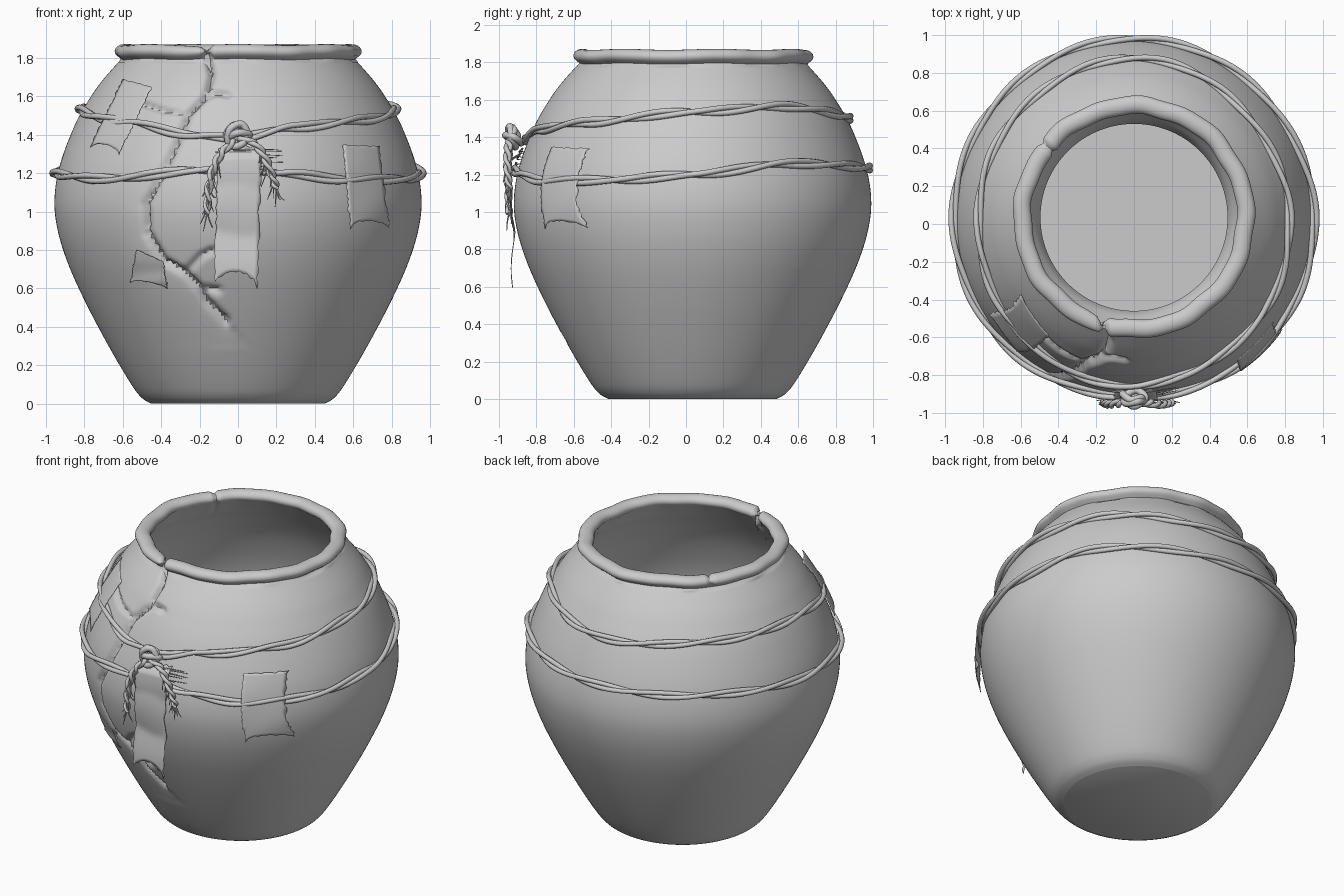
import bpy, bmesh, math, random
from mathutils import Vector

if "Cube" in bpy.data.objects:
    bpy.data.objects.remove(bpy.data.objects["Cube"])

random.seed(4)
CY = 0.035                      # pot axis in y
SEG = 320

clay = bpy.data.materials.new("grey clay")
clay.diffuse_color = (0.6, 0.6, 0.6, 1)
clay.use_nodes = True
clay.node_tree.nodes["Principled BSDF"].inputs["Base Color"].default_value = clay.diffuse_color


def spline(pts, n, cyclic=False):
    """Catmull-Rom samples, n per span."""
    p = [Vector(q) for q in pts]
    out, m = [], len(p)
    for i in range(m if cyclic else m - 1):
        g = [p[k % m] if cyclic else p[max(0, min(m - 1, k))] for k in range(i - 1, i + 3)]
        for j in range(n):
            t = j / n
            out.append(0.5 * (2 * g[1] + (g[2] - g[0]) * t
                              + (2 * g[0] - 5 * g[1] + 4 * g[2] - g[3]) * t * t
                              + (3 * g[1] - g[0] - 3 * g[2] + g[3]) * t ** 3))
    return out if cyclic else out + [p[-1]]


def finish(name, mesh, angle=40):
    ob = bpy.data.objects.new(name, mesh)
    bpy.context.collection.objects.link(ob)
    mesh.materials.clear()
    mesh.materials.append(clay)
    bpy.ops.object.select_all(action='DESELECT')
    ob.select_set(True)
    bpy.context.view_layer.objects.active = ob
    bpy.ops.object.shade_smooth_by_angle(angle=math.radians(angle))
    return ob


def tubes(name, paths, radius, cyclic=False, taper=1.0, res=2):
    cu = bpy.data.curves.new(name, 'CURVE')
    cu.dimensions = '3D'
    cu.bevel_depth = radius
    cu.bevel_resolution = res
    cu.use_fill_caps = True
    for path in paths:
        s = cu.splines.new('POLY')
        s.points.add(len(path) - 1)
        for i, co in enumerate(path):
            s.points[i].co = (*co, 1)
            s.points[i].radius = 1 + (taper - 1) * i / (len(path) - 1)
        s.use_cyclic_u = cyclic
    tmp = bpy.data.objects.new(name + "_curve", cu)
    bpy.context.collection.objects.link(tmp)
    dg = bpy.context.evaluated_depsgraph_get()
    mesh = bpy.data.meshes.new_from_object(tmp.evaluated_get(dg))
    bpy.data.objects.remove(tmp)
    return finish(name, mesh, 60)


# Pot profile (radius, height): outer wall, rolled rim, inner wall
wall = spline([(.45, 0), (.50, .03), (.555, .10), (.665, .285), (.79, .52), (.885, .73), (.94, .91),
               (.955, 1.07), (.925, 1.25), (.845, 1.46), (.765, 1.6), (.70, 1.69), (.607, 1.795)], 12)
rim = [Vector((.592 + .048 * math.cos(a), 1.835 + .036 * math.sin(a)))
       for a in [math.radians(-50 + 280 * i / 16) for i in range(17)]]
inner = [Vector((p.x - .06, max(p.y, .06))) for p in reversed(wall[24:-6:4])] + [Vector((.5, .06))]
profile = wall + rim + inner
OUTER = len(wall) + len(rim)


def surf_r(z):
    for a, b in zip(wall, wall[1:]):
        if a.y <= z <= b.y:
            return a.x + (b.x - a.x) * (z - a.y) / max(1e-6, b.y - a.y)
    return wall[-1].x


def surf_y(x, z):
    return CY - math.sqrt(max(.01, surf_r(z) ** 2 - x * x))


# Cracks on the front, as (x, z) paths
crack = [(-.155, 1.9), (-.16, 1.82), (-.135, 1.72), (-.17, 1.6), (-.26, 1.51), (-.31, 1.38), (-.39, 1.21),
         (-.48, 1.04), (-.475, .89), (-.39, .745), (-.275, .68), (-.2, .6), (-.16, .53), (-.06, .43)]
branches = [[(-.17, 1.6), (-.11, 1.62), (-.05, 1.61)], [(-.26, 1.51), (-.4, 1.53), (-.55, 1.58)],
            [(-.275, .68), (-.19, .77), (-.13, .8)], [(-.2, .6), (-.1, .59)], [(-.39, .745), (-.42, .66)]]


def seg_dist(x, z, path):
    best, side = 9, 0
    for (ax, az), (bx, bz) in zip(path, path[1:]):
        dx, dz = bx - ax, bz - az
        t = max(0, min(1, ((x - ax) * dx + (z - az) * dz) / (dx * dx + dz * dz)))
        d = math.hypot(x - ax - t * dx, z - az - t * dz)
        if d < best:
            best, side = d, dx * (z - az) - dz * (x - ax)
    return best, side


def damage(x, y, z):
    if y > -.25 or x > .1 or x < -.75 or z < .3:
        return 0
    d, side = seg_dist(x, z, crack)
    dent = .035 * max(0, 1 - d / .028)
    if side < 0:                                    # sunken broken edge
        dent += .018 * math.exp(-d / .06)
    db = min(seg_dist(x, z, b)[0] for b in branches)
    return max(dent, .025 * max(0, 1 - db / .026))


# Pot body: revolve the profile, then press the cracks in
bm = bmesh.new()
rings = []
for i, p in enumerate(profile):
    t = profile[min(i + 1, len(profile) - 1)] - profile[max(i - 1, 0)]
    nr = Vector((t.y, -t.x)).normalized()
    on_rim = p.y > 1.78
    ring = []
    for k in range(SEG):
        a = 2 * math.pi * k / SEG
        c, s = math.cos(a), math.sin(a)
        d = damage(p.x * c, CY + p.x * s, p.y) if i < OUTER else 0
        if on_rim and i >= len(wall):               # notch at the rear left of the rim
            d = max(d, .018 * max(0, 1 - abs(a - math.radians(141)) / .04))
        r, z = p.x - nr.x * d, p.y - nr.y * d
        if on_rim:                                  # hand-made unevenness
            r += .004 * math.sin(9 * a) + .003 * math.sin(17 * a + 1)
            z += .003 * math.sin(7 * a) - .002
        ring.append(bm.verts.new((r * c, CY + r * s, z)))
    rings.append(ring)
for lo, hi in zip(rings, rings[1:]):
    for k in range(SEG):
        n = (k + 1) % SEG
        bm.faces.new((lo[k], lo[n], hi[n], hi[k]))
bm.faces.new(rings[0][::-1])
bm.faces.new(rings[-1])
me = bpy.data.meshes.new("pot_body")
bm.to_mesh(me)
bm.free()
finish("pot_body", me, 50)


# Ropes: two strands winding round each other; angle 0 is the front
def rope(name, keys, turns):
    keys = keys + [(keys[0][0] + 360, keys[0][1])]
    strands = [[], []]
    for k in range(260):
        deg = keys[0][0] + 360 * k / 260
        for (a0, z0), (a1, z1) in zip(keys, keys[1:]):
            if a0 <= deg <= a1:
                t = (deg - a0) / (a1 - a0)
                z = z0 + (z1 - z0) * t * t * (3 - 2 * t)
                break
        a = math.radians(deg)
        for j in range(2):
            w = 2 * math.pi * turns * k / 260 + j * math.pi
            r = surf_r(z) + .018 + .012 * math.cos(w)
            strands[j].append((r * math.sin(a), CY - r * math.cos(a), z + .014 * math.sin(w)))
    tubes(name, strands, .015, cyclic=True)


rope("upper_rope", [(-90, 1.535), (-43, 1.47), (-13, 1.395), (0, 1.385), (19, 1.44), (50, 1.48),
                    (90, 1.535), (125, 1.565), (180, 1.5), (225, 1.53)], 7)
rope("lower_rope", [(-90, 1.2), (-43, 1.17), (-12, 1.215), (0, 1.225), (15, 1.2), (35, 1.165),
                    (65, 1.17), (90, 1.2), (122, 1.26), (180, 1.235), (225, 1.23)], 7)

# Knot: two crossing loops and a wrap
loops = [[(-.06, -.9, 1.4), (-.02, -.93, 1.45), (.04, -.92, 1.43), (.03, -.95, 1.36), (-.03, -.94, 1.34)],
         [(-.05, -.93, 1.36), (-.04, -.95, 1.43), (.02, -.94, 1.455), (.05, -.93, 1.39), (0, -.91, 1.35)],
         [(-.05, -.92, 1.38), (0, -.965, 1.41), (.06, -.92, 1.4), (.01, -.88, 1.37)]]
tubes("knot", [spline(l, 10, True) for l in loops], .019, cyclic=True, res=3)

# Hanging rope ends with frayed fibres
tails = [[(-.01, -.94, 1.37), (-.08, -.95, 1.31), (-.13, -.955, 1.22), (-.155, -.95, 1.1), (-.16, -.945, .99)],
         [(.02, -.94, 1.38), (.09, -.95, 1.35), (.145, -.955, 1.27), (.18, -.95, 1.18), (.20, -.945, 1.12)]]
strands, fibres = [], []
for tail in tails:
    path = spline(tail, 10)
    for j in range(2):
        strands.append([(p.x + .014 * math.cos(i * .45 + j * math.pi),
                         p.y + .012 * math.sin(i * .45 + j * math.pi), p.z) for i, p in enumerate(path)])
    for j in range(22):
        p = path[random.randint(14, len(path) - 1)]
        dx = random.uniform(-.045, .045)
        q = p + Vector((dx * .5, random.uniform(-.015, .015), -.05))
        e = q + Vector((dx * .5, random.uniform(-.01, .015), -random.uniform(.01, .055)))
        fibres.append(spline([p, q, e], 4))
for j in range(9):                                  # stray threads behind the knot
    z = random.uniform(1.22, 1.34)
    x0, x1 = random.uniform(-.14, 0), random.uniform(.08, .25)
    fibres.append([(x, surf_y(x, z) - .025, z + random.uniform(-.006, .006))
                   for x in (x0, (x0 + x1) / 2, x1)])
tubes("rope_ends", strands, .015, taper=.6)
tubes("frayed_fibres", fibres, .005, taper=.35, res=1)


# Torn paper strips: corners top-left, top-right, bottom-right, bottom-left in (x, z)
def paper(name, corners, tear, lift=.012, hang=None):
    tl, tr, br, bl = [Vector(c) for c in corners]
    bm = bmesh.new()
    nu, nv = 12, 28
    grid = []
    for j in range(nv + 1):
        v0 = j / nv
        row = []
        jl, jr = random.uniform(-.03, .03), random.uniform(-.03, .03)
        for i in range(nu + 1):
            u = i / nu
            v = v0 * (1 - tear * math.sin(math.pi * u) ** .5) + random.uniform(-.012, .012) * (j in (0, nv))
            e = u + (jl if i == 0 else jr if i == nu else 0)
            p = tl.lerp(tr, e).lerp(bl.lerp(br, e), v)
            y = surf_y(p.x, p.y) - lift - .006 * math.sin(7 * v + 3 * u) * v
            if hang and p.y < 1.3:                  # lower part falls free of the wall
                y = min(y, hang - .012 * math.sin(9 * v))
            row.append(bm.verts.new((p.x, y, p.y)))
        grid.append(row)
    for a, b in zip(grid, grid[1:]):
        for i in range(nu):
            bm.faces.new((a[i], b[i], b[i + 1], a[i + 1]))
    me = bpy.data.meshes.new(name)
    bm.to_mesh(me)
    bm.free()
    ob = finish(name, me, 60)
    ob.modifiers.new("thickness", 'SOLIDIFY').thickness = .004


paper("front_paper", [(-.105, 1.33), (.12, 1.34), (.1, .6), (-.125, .61)], .11, .022, hang=-.925)
paper("upper_left_paper", [(-.6, 1.69), (-.45, 1.65), (-.62, 1.3), (-.77, 1.34)], .08, .05)
paper("right_paper", [(.55, 1.345), (.735, 1.34), (.79, .91), (.585, .91)], .1, .05)
paper("lower_left_paper", [(-.53, .8), (-.39, .74), (-.37, .6), (-.56, .63)], .12, .012)
